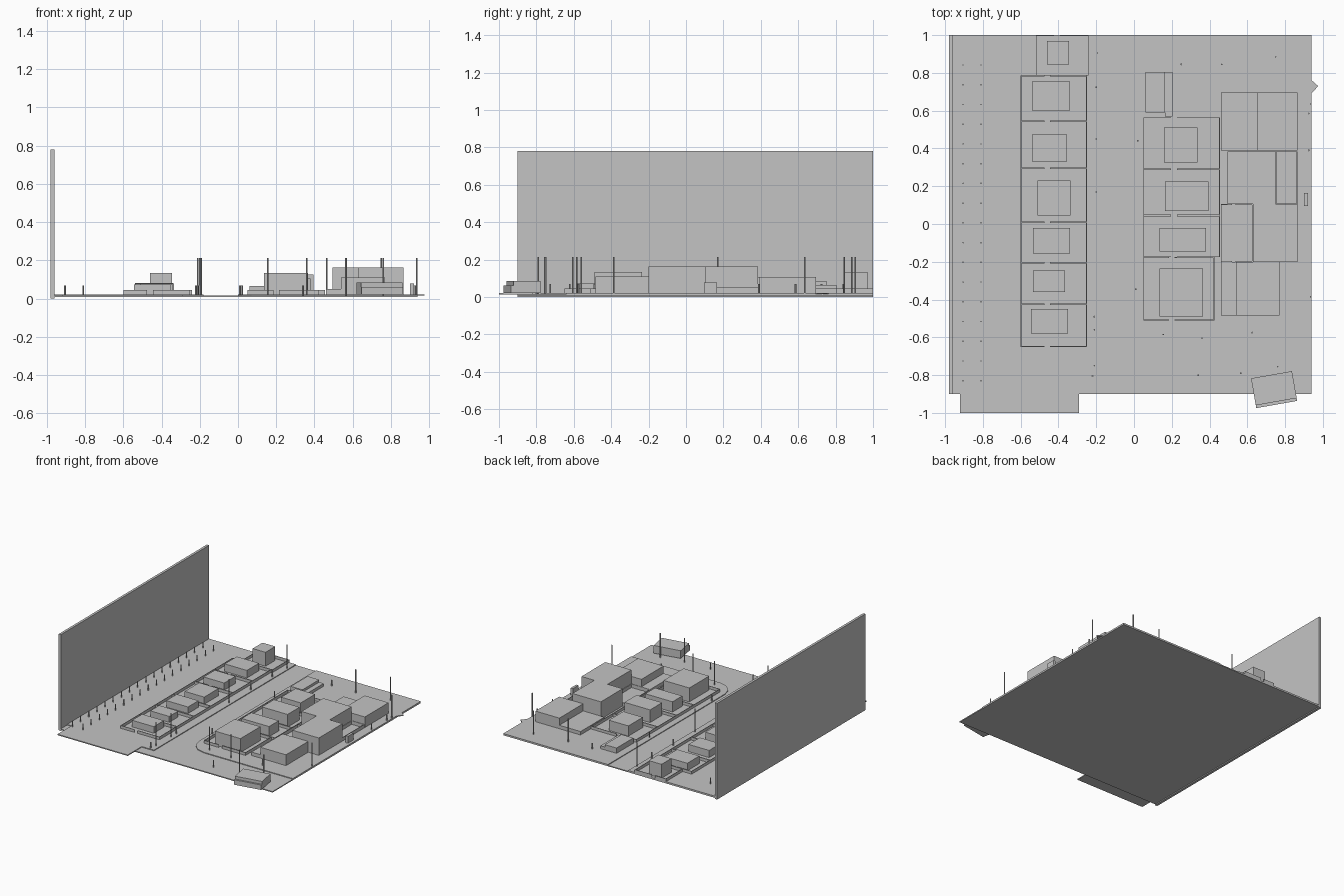
import bpy, bmesh, math
from mathutils import Matrix

if "Cube" in bpy.data.objects:
    bpy.data.objects.remove(bpy.data.objects["Cube"])

grey = bpy.data.materials.new("pale_grey")
grey.diffuse_color = (0.55, 0.55, 0.55, 1)
grey.use_nodes = True
grey.node_tree.nodes["Principled BSDF"].inputs["Base Color"].default_value = grey.diffuse_color
ROAD, PAVE = 0.016, 0.022


def finish(name, bm):
    mesh = bpy.data.meshes.new(name)
    bm.normal_update()
    bm.to_mesh(mesh)
    bm.free()
    mesh.materials.append(grey)
    obj = bpy.data.objects.new(name, mesh)
    bpy.context.collection.objects.link(obj)
    return obj


def add_box(bm, x0, x1, y0, y1, z0, z1):
    m = Matrix.Translation(((x0 + x1) / 2, (y0 + y1) / 2, (z0 + z1) / 2))
    m = m @ Matrix.Diagonal((x1 - x0, y1 - y0, z1 - z0, 1))
    bmesh.ops.create_cube(bm, size=1, matrix=m)


def box(name, *dims):
    bm = bmesh.new()
    add_box(bm, *dims)
    return finish(name, bm)


def prism(name, points, z0, z1):
    bm = bmesh.new()
    face = bm.faces.new([bm.verts.new((x, y, z0)) for x, y in points])
    ext = bmesh.ops.extrude_face_region(bm, geom=[face])
    top = [v for v in ext["geom"] if isinstance(v, bmesh.types.BMVert)]
    bmesh.ops.translate(bm, verts=top, vec=(0, 0, z1 - z0))
    bmesh.ops.recalc_face_normals(bm, faces=bm.faces)
    return finish(name, bm)


def fence(name, x0, x1, y0, y1, top=0.045, gap=0.03, t=0.004):
    # four thin walls, the two long ones broken by a small opening
    bm = bmesh.new()
    mid = x0 + (x1 - x0) * 0.4
    for y in (y0, y1 - t):
        add_box(bm, x0, mid - gap / 2, y, y + t, ROAD, top)
        add_box(bm, mid + gap / 2, x1, y, y + t, ROAD, top)
    for x in (x0, x1 - t):
        add_box(bm, x, x + t, y0 + t, y1 - t, ROAD, top)
    return finish(name, bm)


def posts(name, spots, radius, top):
    bm = bmesh.new()
    for x, y in spots:
        bmesh.ops.create_cone(bm, cap_ends=True, segments=8, radius1=radius, radius2=radius,
                              depth=top - ROAD,
                              matrix=Matrix.Translation((x, y, (top + ROAD) / 2)))
    return finish(name, bm)


# Ground, end wall and raised pavements
box("ground", -0.98, 0.94, -0.90, 1.0, 0.008, ROAD)
box("end_wall", -0.98, -0.96, -0.90, 1.0, 0, 0.78)
box("front_plate", -0.92, -0.29, -1.0, -0.82, 0.014, PAVE)
box("left_pavement", -0.96, -0.18, -0.82, 1.0, 0.014, PAVE)
prism("right_pavement", [(0.0, 1.0), (0.0, -0.5), (0.02, -0.57), (0.07, -0.62), (0.14, -0.64),
                         (0.94, -0.64), (0.94, 1.0)], 0.014, PAVE)
prism("ground_spur", [(0.93, 0.77), (0.975, 0.73), (0.93, 0.68)], 0.016, PAVE)

# Left row: fenced plots with one house each
left_edges = [-0.65, -0.425, -0.205, 0.01, 0.295, 0.545, 0.785]
for i in range(6):
    fence(f"left_plot_fence_{i}", -0.60, -0.25, left_edges[i], left_edges[i + 1])
fence("left_plot_fence_6", -0.52, -0.24, 0.785, 1.0)
left_houses = [(-0.545, -0.35, -0.58, -0.45, 0.075), (-0.535, -0.365, -0.36, -0.245, 0.07),
               (-0.535, -0.34, -0.155, -0.02, 0.075), (-0.51, -0.335, 0.045, 0.23, 0.08),
               (-0.54, -0.355, 0.33, 0.475, 0.08), (-0.54, -0.34, 0.60, 0.755, 0.083),
               (-0.46, -0.345, 0.845, 0.97, 0.135)]
for i, (x0, x1, y0, y1, top) in enumerate(left_houses):
    box(f"left_house_{i}", x0, x1, y0, y1, ROAD, top)

# Middle row
mid_edges = [-0.175, 0.045, 0.29, 0.565]
fence("middle_plot_fence_0", 0.05, 0.425, -0.51, -0.175)
for i in range(3):
    fence(f"middle_plot_fence_{i + 1}", 0.05, 0.455, mid_edges[i], mid_edges[i + 1])
mid_houses = [(0.135, 0.365, -0.49, -0.235, 0.135), (0.135, 0.38, -0.145, -0.02, 0.105),
              (0.165, 0.395, 0.07, 0.225, 0.125), (0.16, 0.335, 0.325, 0.51, 0.105),
              (0.06, 0.165, 0.59, 0.805, 0.065), (0.165, 0.205, 0.57, 0.805, 0.045)]
for i, (x0, x1, y0, y1, top) in enumerate(mid_houses):
    box(f"middle_house_{i}", x0, x1, y0, y1, ROAD, top)

# Large blocks on the right with low annexes and walled yards
box("large_block_0", 0.54, 0.77, -0.485, -0.20, ROAD, 0.11)
box("large_block_1", 0.63, 0.865, -0.20, 0.105, ROAD, 0.163)
box("large_block_2", 0.495, 0.75, 0.105, 0.385, ROAD, 0.163)
box("large_block_3", 0.65, 0.865, 0.39, 0.695, ROAD, 0.108)
box("low_annex_front", 0.46, 0.54, -0.485, -0.20, ROAD, 0.05)
box("low_annex_back", 0.46, 0.65, 0.39, 0.695, ROAD, 0.05)
fence("yard_wall_1", 0.46, 0.63, -0.20, 0.105, 0.05, 0.02)
fence("yard_wall_2", 0.75, 0.865, 0.105, 0.385, 0.05, 0.0)

# Corner building, turned slightly, with a lower front step
turn = math.radians(10)
for name, dims in (("corner_building", (-0.11, 0.11, -0.075, 0.07, PAVE, 0.085)),
                   ("corner_step", (-0.11, 0.11, -0.09, -0.075, PAVE, 0.062))):
    obj = box(name, *dims)
    obj.location = (0.74, -0.867, 0)
    obj.rotation_euler.z = turn
box("kiosk", 0.90, 0.92, 0.095, 0.165, ROAD, 0.078)

# Street lamps, bollards and the double row of posts by the end wall
posts("tall_lamps", [(-0.193, 0.905), (-0.2, 0.17), (-0.21, -0.56), (-0.21, -0.75),
                     (0.155, -0.585), (0.36, -0.605), (0.565, -0.79), (0.76, -0.755),
                     (0.465, 0.845), (0.75, 0.885), (0.935, 0.635), (0.935, -0.385)],
      0.004, 0.213)
posts("short_bollards", [(-0.2, 0.725), (-0.2, 0.45), (-0.21, -0.49), (-0.22, -0.805),
                         (0.02, 0.44), (0.01, -0.345), (0.34, -0.80), (0.625, -0.575),
                         (0.25, 0.845), (0.925, 0.585), (0.925, 0.39)], 0.005, 0.07)
posts("wall_side_posts", [(x, 0.842 - 0.1045 * i) for x in (-0.905, -0.81) for i in range(17)],
      0.004, 0.07)
